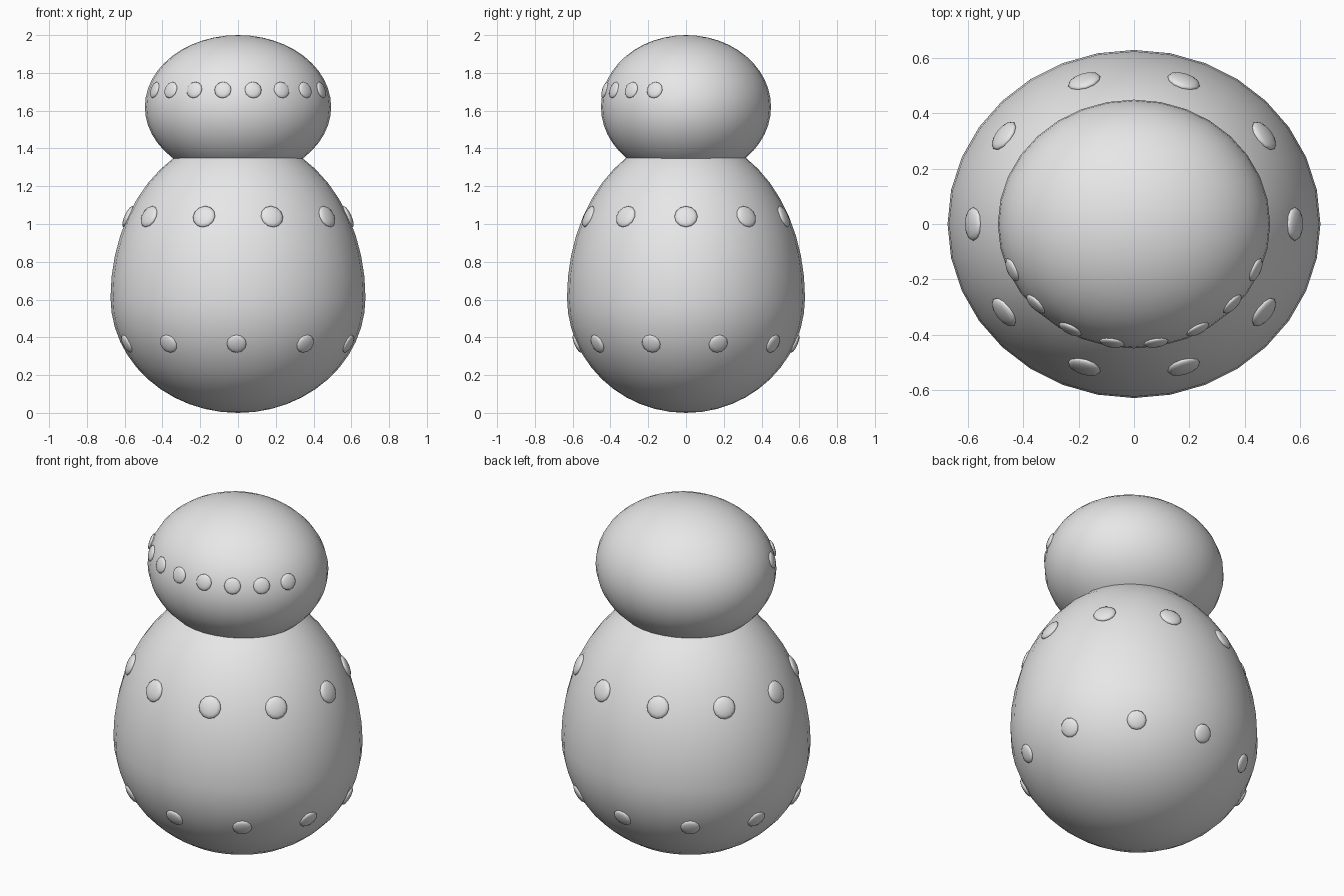
import bpy, math
from mathutils import Vector

if "Cube" in bpy.data.objects:
    bpy.data.objects.remove(bpy.data.objects["Cube"])

grey = bpy.data.materials.new("light_grey")
grey.diffuse_color = (0.8, 0.8, 0.8, 1)
grey.use_nodes = True
grey.node_tree.nodes["Principled BSDF"].inputs["Base Color"].default_value = grey.diffuse_color


def ellipsoid(name, centre, radii, segs, rings, lower=None):
    """Smooth ellipsoid; 'lower' gives the lower half its own height."""
    bpy.ops.mesh.primitive_uv_sphere_add(segments=segs, ring_count=rings, radius=1)
    ob = bpy.context.object
    ob.name = name
    for v in ob.data.vertices:
        rz = lower if lower and v.co.z < 0 else radii[2]
        v.co = Vector((v.co.x * radii[0], v.co.y * radii[1], v.co.z * rz))
    ob.location = centre
    ob.data.materials.append(grey)
    bpy.ops.object.shade_smooth()
    return ob


def bead(name, angle, z, centre_z, radii, size):
    """Flattened bead lying on the surface of an ellipsoid."""
    rx, ry, rz = radii
    s = math.sqrt(1 - ((z - centre_z) / rz) ** 2)
    p = Vector((rx * s * math.cos(angle), ry * s * math.sin(angle), z))
    n = Vector((p.x / rx**2, p.y / ry**2, (z - centre_z) / rz**2)).normalized()
    ob = ellipsoid(name, p - n * 0.002, (size, size, size * 0.3), 12, 8)
    ob.rotation_euler = n.to_track_quat('Z', 'Y').to_euler()


# Egg-shaped body and rounded head
MID, HEAD = 0.61, 1.62
UPPER, LOWER = (0.675, 0.63, 0.857), (0.675, 0.63, 0.61)
SKULL = (0.493, 0.45, 0.38)
ellipsoid("body", (0, 0, MID), UPPER, 32, 24, lower=LOWER[2])
ellipsoid("head", (0, 0, HEAD), SKULL, 32, 24)

# Two staggered rings of beads around the body
for i in range(10):
    bead(f"upper_bead_{i}", math.radians(36 * i), 1.04, MID, UPPER, 0.061)
    bead(f"lower_bead_{i}", math.radians(36 * i + 17.3), 0.365, MID, LOWER, 0.052)

# Row of beads across the front of the head
for i in range(8):
    bead(f"head_bead_{i}", math.radians(-90 + 19.3 * (i - 3.5)), 1.71, HEAD, SKULL, 0.045)
